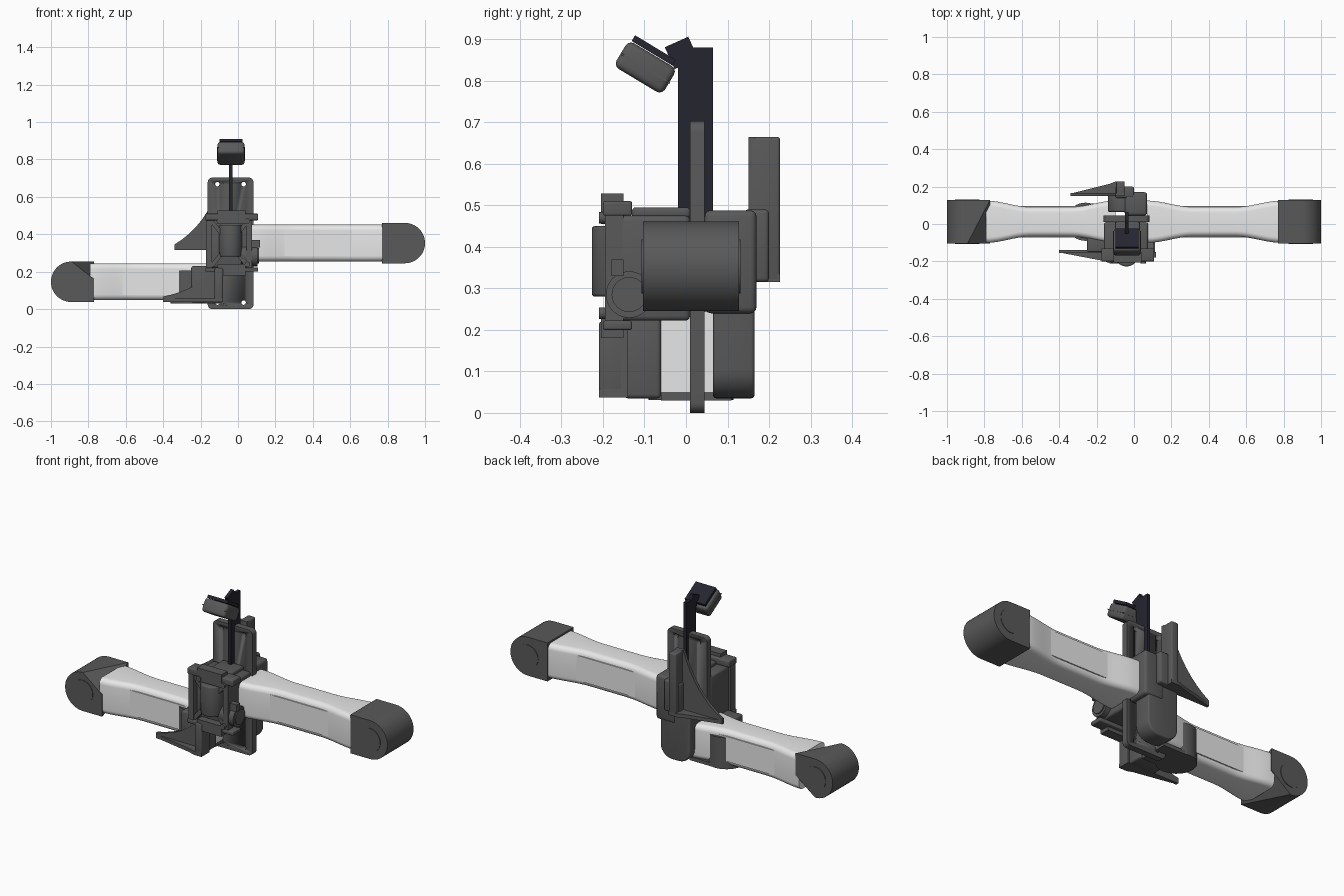
import bpy, bmesh, math
from mathutils import Vector, Matrix

if "Cube" in bpy.data.objects:
    bpy.data.objects.remove(bpy.data.objects["Cube"], do_unlink=True)


def material(name, rgb):
    m = bpy.data.materials.new(name)
    m.use_nodes = True
    m.diffuse_color = (*rgb, 1)
    m.node_tree.nodes["Principled BSDF"].inputs["Base Color"].default_value = (*rgb, 1)
    return m


GREY = material("dark grey", (0.1, 0.1, 0.1))
WHITE = material("shell white", (0.8, 0.8, 0.8))
NAVY = material("dark navy", (0.018, 0.018, 0.03))


def finish(name, bm, mat, bevel=0):
    bmesh.ops.recalc_face_normals(bm, faces=bm.faces[:])
    if bevel:
        sharp = [e for e in bm.edges if len(e.link_faces) == 2 and e.calc_face_angle() > 0.8]
        bmesh.ops.bevel(bm, geom=sharp, offset=bevel, segments=3, profile=0.5, affect='EDGES')
    me = bpy.data.meshes.new(name)
    bm.to_mesh(me)
    bm.free()
    me.materials.append(mat)
    ob = bpy.data.objects.new(name, me)
    bpy.context.collection.objects.link(ob)
    bpy.ops.object.select_all(action='DESELECT')
    ob.select_set(True)
    bpy.context.view_layer.objects.active = ob
    bpy.ops.object.shade_smooth_by_angle(angle=math.radians(35))
    return ob


def box(name, x, y, z, mat=GREY, bevel=0, tilt=0):
    """Box from three ranges, tilted about its own x axis."""
    bm = bmesh.new()
    bmesh.ops.create_cube(bm, size=1)
    bmesh.ops.scale(bm, vec=[r[1] - r[0] for r in (x, y, z)], verts=bm.verts)
    bmesh.ops.rotate(bm, matrix=Matrix.Rotation(math.radians(tilt), 3, 'X'), verts=bm.verts)
    bmesh.ops.translate(bm, vec=[sum(r) / 2 for r in (x, y, z)], verts=bm.verts)
    return finish(name, bm, mat, bevel)


def cyl(name, centre, r, depth, axis='Z', mat=GREY, bevel=0):
    bm = bmesh.new()
    bmesh.ops.create_cone(bm, cap_ends=True, segments=40, radius1=r, radius2=r, depth=depth)
    turn = Vector((0, 0, 1)).rotation_difference(Vector([a == axis for a in 'XYZ']))
    bmesh.ops.rotate(bm, matrix=turn.to_matrix(), verts=bm.verts)
    bmesh.ops.translate(bm, vec=centre, verts=bm.verts)
    return finish(name, bm, mat, bevel)


def prism_mesh(points, axis, lo, hi):
    """Extrude a 2D outline along y or z."""
    bm = bmesh.new()
    place = (lambda a, b, t: (a, t, b)) if axis == 'Y' else (lambda a, b, t: (a, b, t))
    face = bm.faces.new([bm.verts.new(place(a, b, lo)) for a, b in points])
    ext = bmesh.ops.extrude_face_region(bm, geom=[face])['geom']
    top = [v for v in ext if isinstance(v, bmesh.types.BMVert)]
    bmesh.ops.translate(bm, vec=place(0, 0, hi - lo), verts=top)
    bmesh.ops.recalc_face_normals(bm, faces=bm.faces[:])
    return bm


def rounded(x0, x1, z0, z1, r):
    pts = []
    for i, (cx, cz) in enumerate(((x1 - r, z1 - r), (x0 + r, z1 - r), (x0 + r, z0 + r), (x1 - r, z0 + r))):
        for k in range(7):
            a = (i + k / 6) * math.pi / 2
            pts.append((cx + r * math.cos(a), cz + r * math.sin(a)))
    return pts


# Arm shells: rounded sections, waisted in the middle
MID_Y = 0.012


def arm(name, x_in, x_out, zc):
    bm = bmesh.new()
    rings = []
    n = 24
    for i in range(n + 1):
        t = i / n
        end = min(1, min(t, 1 - t) / 0.34)
        flare = 1 - end * end * (3 - 2 * end)
        w = 0.079 + 0.034 * flare
        x = x_in + (x_out - x_in) * t
        rings.append([bm.verts.new((x, MID_Y + a, zc + b))
                      for a, b in rounded(-w, w, -0.098, 0.098, 0.03)])
    for a, b in zip(rings, rings[1:]):
        for j in range(len(a)):
            k = (j + 1) % len(a)
            bm.faces.new((a[j], a[k], b[k], b[j]))
    bm.faces.new(rings[0])
    bm.faces.new(rings[-1])
    finish(name, bm, WHITE)
    c, h = (x_in + x_out) / 2, abs(x_out - x_in) * 0.3
    for side, s in (("front", -1), ("back", 1)):
        y = MID_Y + s * 0.08
        bm = prism_mesh(rounded(c - h, c + h, zc - 0.07, zc + 0.07, 0.03), 'Y', y - 0.005, y + 0.005)
        finish(f"{name}_{side}_panel", bm, WHITE)


arm("left_arm", 0.07, 0.79, 0.353)
arm("right_arm", -0.1, -0.79, 0.146)


# Rounded elbow caps with a flat inner end
def elbow(name, s, zc, cuts=()):
    r = 0.108
    pts = [(s * 0.77, zc - r)]
    for k in range(25):
        a = -math.pi / 2 + math.pi * k / 24
        pts.append((s * (0.892 + r * math.cos(a)), zc + r * math.sin(a)))
    pts.append((s * 0.77, zc + r))
    bm = prism_mesh(pts, 'Y', -0.104, 0.128)
    for a, b, c in cuts:
        a, b, c = Vector(a), Vector(b), Vector(c)
        no = (b - a).cross(c - a).normalized()
        if no.dot(Vector((-0.9, MID_Y, zc)) - a) > 0:
            no = -no
        bmesh.ops.bisect_plane(bm, geom=bm.verts[:] + bm.edges[:] + bm.faces[:],
                               plane_co=a, plane_no=no, clear_outer=True)
        bmesh.ops.holes_fill(bm, edges=[e for e in bm.edges if e.is_boundary])
    finish(name, bm, GREY)
    for side, y in (("front", -0.104), ("back", 0.128)):
        cyl(f"{name}_{side}_disc", (s * 0.892, y, zc), 0.065, 0.006, 'Y')


elbow("left_elbow", 1, 0.353)
elbow("right_elbow", -1, 0.146, [
    ((-0.77, 0.128, 0.254), (-0.89, -0.104, 0.254), (-0.77, -0.104, 0.16)),
    ((-0.77, -0.104, 0.038), (-0.89, 0.128, 0.038), (-0.77, 0.128, 0.13))])

# Mounting plate with four holes
plate = finish("mounting_plate", prism_mesh(rounded(-0.162, 0.083, 0, 0.703, 0.025), 'Y', 0.01, 0.045), GREY)
for x in (-0.11, 0.03):
    for z in (0.035, 0.668):
        cutter = cyl("hole_cutter", (x, 0.03, z), 0.012, 0.1, 'Y')
        cutter.hide_render = True
        mod = plate.modifiers.new("hole", 'BOOLEAN')
        mod.operation, mod.object = 'DIFFERENCE', cutter
        bpy.context.view_layer.objects.active = plate
        bpy.ops.object.modifier_apply(modifier=mod.name)
        bpy.data.objects.remove(cutter, do_unlink=True)

# Camera mast and tilted camera
MAST = (-0.048, -0.03)
box("camera_mast", MAST, (-0.019, 0.065), (0.46, 0.88), NAVY)
box("mast_bracket", MAST, (-0.042, 0.02), (0.838, 0.896), NAVY, tilt=24)
box("camera_body", (-0.11, 0.035), (-0.166, -0.03), (0.796, 0.868), GREY, 0.015, tilt=-31)
box("camera_back", (-0.1, 0.025), (-0.135, -0.02), (0.865, 0.881), NAVY, tilt=-31)
box("camera_seam", (-0.112, 0.037), (-0.167, -0.029), (0.828, 0.832), GREY, tilt=-31)

# Shoulder housings and links
box("front_housing", (-0.16, 0.075), (-0.165, 0.01), (0.222, 0.475), GREY, 0.012)
box("back_housing", (-0.05, 0.07), (0.045, 0.17), (0.24, 0.488), GREY, 0.015)
finish("back_link", prism_mesh(rounded(-0.14, 0.045, 0.035, 0.48, 0.07), 'Y', 0.065, 0.165), GREY, 0.008)
box("front_link", (-0.25, -0.09), (-0.15, -0.06), (0.035, 0.23), GREY, 0.01)
cyl("arm_cuff", (-0.26, MID_Y, 0.119), 0.102, 0.176, 'Z')
box("cuff_base", (-0.25, -0.1), (-0.06, 0.11), (0.03, 0.05), GREY)
cyl("side_motor", (0.06, -0.137, 0.285), 0.056, 0.09, 'X')
cyl("side_motor_face", (0.107, -0.137, 0.285), 0.042, 0.008, 'X')

# Front gripper drive: drum, frame and crossed braces
cyl("drive_drum", (-0.04, -0.165, 0.365), 0.062, 0.17, 'Z', bevel=0.008)
for label, z0, z1 in (("top", 0.475, 0.51), ("bottom", 0.2, 0.222)):
    box(f"{label}_frame_bar", (-0.175, 0.108), (-0.2, -0.13), (z0, z1), GREY, 0.005)
    box(f"{label}_frame_lip", (-0.11, 0.04), (-0.205, -0.15), (z0 - 0.02, z1 + 0.018), GREY)
for label, x in (("right", -0.155), ("left", 0.06)):
    box(f"{label}_frame_post", (x - 0.015, x + 0.015), (-0.195, -0.15), (0.215, 0.48))
for i, s in enumerate((-1, 1)):
    a, b = -0.045 - s * 0.1, -0.045 + s * 0.1
    bm = prism_mesh([(a - 0.014, 0.225), (a + 0.014, 0.225), (b + 0.014, 0.475), (b - 0.014, 0.475)],
                    'Y', -0.19, -0.165)
    finish(f"frame_brace_{i + 1}", bm, GREY)
for i, (x, z) in enumerate(((-0.1, 0.47), (0.05, 0.47), (0.05, 0.24))):
    cyl(f"frame_pin_{i + 1}", (x, -0.2, z), 0.014, 0.02, 'Y')
box("side_tab", (0.07, 0.118), (-0.18, -0.15), (0.33, 0.37))
box("top_cover", (-0.1, 0.03), (-0.13, 0.01), (0.47, 0.495), GREY, 0.008)


# Gripper fingers: concave web, tapered floor and upright wall
def concave(x_tip, x_top, z0, z1):
    pts = [(x_top + 0.05, z0), (x_top + 0.05, z1), (x_top, z1)]
    mid = ((x_tip + 2.5 * x_top) / 3.5, z0 + (z1 - z0) * 0.38)
    for k in range(1, 9):
        t = k / 8
        pts.append((x_top * (1 - t) ** 2 + 2 * mid[0] * t * (1 - t) + x_tip * t * t,
                    z1 * (1 - t) ** 2 + 2 * mid[1] * t * (1 - t) + (z0 + 0.03) * t * t))
    return pts + [(x_tip, z0)]


def finger(name, x_tip, x_top, z0, z1, y_in, y_out):
    s = 1 if y_out > y_in else -1
    lo, hi = sorted((y_in, y_in + s * 0.016))
    finish(f"{name}_web", prism_mesh(concave(x_tip, x_top, z0, z1), 'Y', lo, hi), GREY)
    floor = [(x_tip, y_in), (x_tip, y_in + s * 0.012), (x_top - 0.03, y_out - s * 0.012),
             (x_top, y_out), (x_top + 0.05, y_out), (x_top + 0.05, y_in)]
    finish(f"{name}_floor", prism_mesh(floor, 'Z', z0, z0 + 0.02), GREY)
    box(f"{name}_wall", (x_top + 0.005, x_top + 0.05), sorted((y_in, y_out)), (z0, z1), GREY, 0.008)


finger("back_finger", -0.34, -0.1, 0.315, 0.665, 0.15, 0.227)
box("back_finger_base", (-0.1, 0.0), (0.14, 0.2), (0.315, 0.49), GREY, 0.01)
finger("front_finger", -0.4, -0.13, 0.037, 0.22, -0.14, -0.21)
